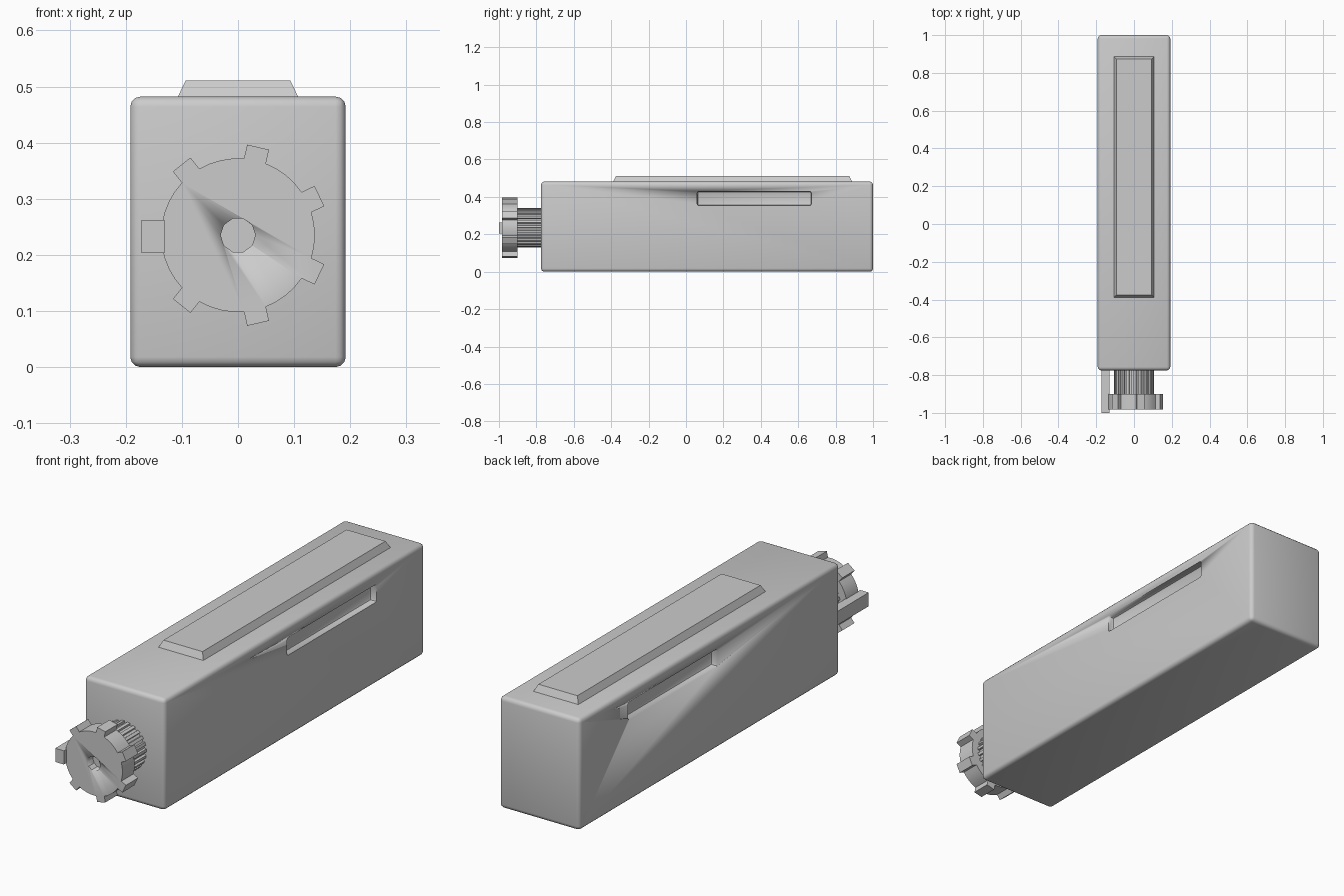
import bpy, bmesh, math
from mathutils import Vector

if "Cube" in bpy.data.objects:
    bpy.data.objects.remove(bpy.data.objects["Cube"])

CZ = 0.235  # height of the knob axis


def finish(bm, name, angle=30):
    bmesh.ops.recalc_face_normals(bm, faces=bm.faces)
    me = bpy.data.meshes.new(name)
    bm.to_mesh(me)
    bm.free()
    ob = bpy.data.objects.new(name, me)
    bpy.context.collection.objects.link(ob)
    bpy.ops.object.select_all(action='DESELECT')
    ob.select_set(True)
    bpy.context.view_layer.objects.active = ob
    bpy.ops.object.shade_smooth_by_angle(angle=math.radians(angle))
    return ob


def box(name, lo, hi, bevel=0.0, segments=2, taper=None):
    bm = bmesh.new()
    bmesh.ops.create_cube(bm, size=1)
    lo, hi = Vector(lo), Vector(hi)
    for v in bm.verts:
        top = v.co.z > 0
        v.co = Vector([(lo[i] + hi[i]) / 2 + v.co[i] * (hi[i] - lo[i]) for i in range(3)])
        if taper and top:
            v.co.x -= math.copysign(taper, v.co.x)
            v.co.y -= math.copysign(taper, v.co.y - (lo.y + hi.y) / 2)
    if bevel:
        bmesh.ops.bevel(bm, geom=bm.edges[:], offset=bevel, segments=segments,
                        profile=0.5, affect='EDGES')
    return finish(bm, name)


def extrude_y(name, pts, y0, y1):
    bm = bmesh.new()
    face = bm.faces.new([bm.verts.new((x, y0, z + CZ)) for x, z in pts])
    ext = bmesh.ops.extrude_face_region(bm, geom=[face])
    for v in ext['geom']:
        if isinstance(v, bmesh.types.BMVert):
            v.co.y = y1
    return finish(bm, name)


def cut(target, cutter):
    m = target.modifiers.new('cut', 'BOOLEAN')
    m.operation, m.object, m.solver = 'DIFFERENCE', cutter, 'EXACT'
    cutter.hide_render = True
    cutter.hide_set(True)


def ring(r, n):
    return [(r * math.cos(2 * math.pi * i / n), r * math.sin(2 * math.pi * i / n)) for i in range(n)]


# Main housing with a long grip slot in each side
body = box('housing', (-0.192, -0.775, 0), (0.192, 1.0, 0.482), 0.018, 3)
for side in (-1, 1):
    x0, x1 = sorted((side * 0.162, side * 0.25))
    cut(body, box('slot_cutter', (x0, 0.06, 0.353), (x1, 0.67, 0.43), 0.01, 2))

# Raised pad on top
box('top_pad', (-0.113, -0.395, 0.47), (0.113, 0.893, 0.511), taper=0.02)

# Toothed knob disc: six teeth, the seventh place is taken by the lock bar
R, TIP, HALF = 0.137, 0.161, 0.02
outline = []
step = 2 * math.pi / 7
a_half = math.asin(HALF / R)
for k in range(7):
    a = math.pi + k * step
    c, s = math.cos(a), math.sin(a)
    if k:
        base = R * math.cos(a_half)
        for u, w in ((base, -HALF), (TIP, -HALF), (TIP, HALF), (base, HALF)):
            outline.append((u * c - w * s, u * s + w * c))
    else:
        outline += [(R * math.cos(a + d), R * math.sin(a + d)) for d in (-a_half, 0, a_half)]
    for j in (1, 2, 3):
        b = a + a_half + j * (step - 2 * a_half) / 4
        outline.append((R * math.cos(b), R * math.sin(b)))
disc = extrude_y('knob_disc', outline, -0.983, -0.9)
cut(disc, extrude_y('hole_cutter', ring(0.031, 10), -1.05, -0.945))

# Ribbed neck between knob and housing
ribs = []
for i in range(24):
    for frac, r in ((0, 0.106), (0.45, 0.106), (0.55, 0.097), (0.95, 0.097)):
        b = 2 * math.pi * (i + frac) / 24
        ribs.append((r * math.cos(b), r * math.sin(b)))
extrude_y('ribbed_neck', ribs, -0.905, -0.77)

# Lock bar beside the knob
box('lock_bar', (-0.172, -1.0, 0.203), (-0.131, -0.77, 0.262))
